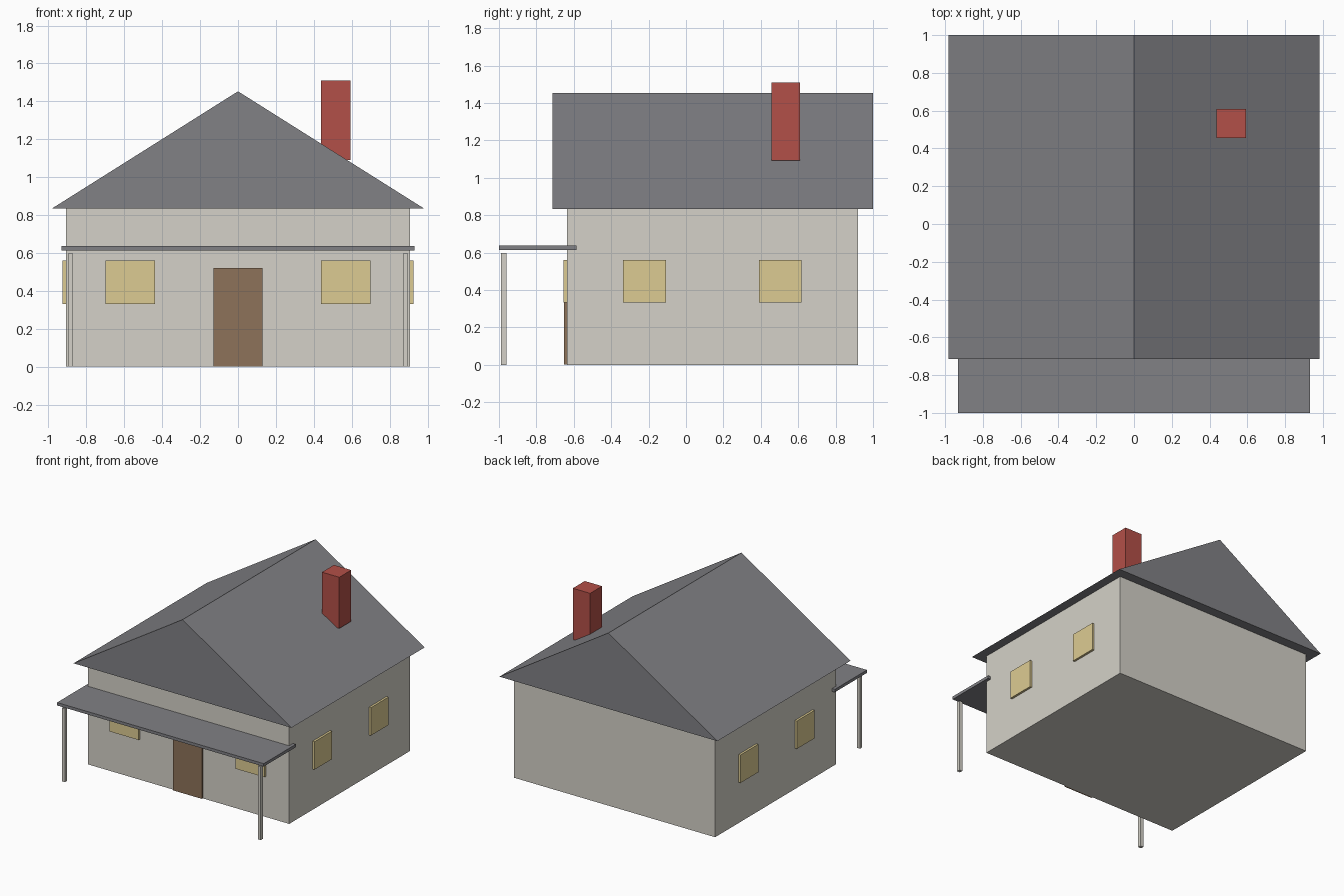
import bpy

if "Cube" in bpy.data.objects:
    bpy.data.objects.remove(bpy.data.objects["Cube"])


def material(name, rgb):
    m = bpy.data.materials.new(name)
    m.diffuse_color = (*rgb, 1)
    m.use_nodes = True
    m.node_tree.nodes["Principled BSDF"].inputs["Base Color"].default_value = m.diffuse_color
    return m


WALL = material("plaster", (0.66, 0.64, 0.58))
ROOF = material("slate", (0.22, 0.22, 0.235))
WOOD = material("wood", (0.27, 0.17, 0.10))
GLASS = material("warm_glass", (0.72, 0.60, 0.29))
BRICK = material("brick", (0.45, 0.08, 0.065))


def mesh_object(name, verts, faces, mat):
    me = bpy.data.meshes.new(name)
    me.from_pydata(verts, [], faces)
    if mat:
        me.materials.append(mat)
    ob = bpy.data.objects.new(name, me)
    bpy.context.collection.objects.link(ob)
    return ob


def prism(name, profile, y0, y1, mat=None):
    """Extrude a counter-clockwise (seen from the front) xz profile from y0 to y1."""
    n = len(profile)
    verts = [(x, y, z) for y in (y0, y1) for x, z in profile]
    faces = [tuple(range(n)), tuple(reversed(range(n, 2 * n)))]
    faces += [(i, i + n, (i + 1) % n + n, (i + 1) % n) for i in range(n)]
    return mesh_object(name, verts, faces, mat)


def box(name, x, y, z, mat=None):
    """Box from (min, max) ranges on each axis."""
    profile = [(x[0], z[0]), (x[1], z[0]), (x[1], z[1]), (x[0], z[1])]
    return prism(name, profile, y[0], y[1], mat)


# House body and gable roof
box("walls", (-0.907, 0.907), (-0.636, 0.92), (0, 0.834), WALL)
prism("gable_roof", [(-0.983, 0.834), (0.983, 0.834), (0, 1.453)], -0.715, 1.0, ROOF)

# Chimney resting on the right slope
box("chimney", (0.438, 0.594), (0.456, 0.61), (1.092, 1.51), BRICK)

# Porch canopy
box("porch_roof", (-0.932, 0.932), (-1.0, -0.586), (0.613, 0.637), ROOF)

# Front door
box("front_door", (-0.13, 0.13), (-0.651, -0.625), (0.002, 0.522), WOOD)

# Posts and windows, mirrored left and right
WINDOW_Z = (0.332, 0.56)
for side, s in (("left", -1), ("right", 1)):
    def span(a, b):
        return tuple(sorted((s * a, s * b)))

    box(f"porch_post_{side}", span(0.87, 0.897), (-0.988, -0.961), (0, 0.598), WALL)
    box(f"front_window_{side}", span(0.438, 0.698), (-0.656, -0.625), WINDOW_Z, GLASS)
    for label, y in (("near", (-0.336, -0.108)), ("far", (0.39, 0.618))):
        box(f"side_window_{side}_{label}", span(0.895, 0.925), y, WINDOW_Z, GLASS)
